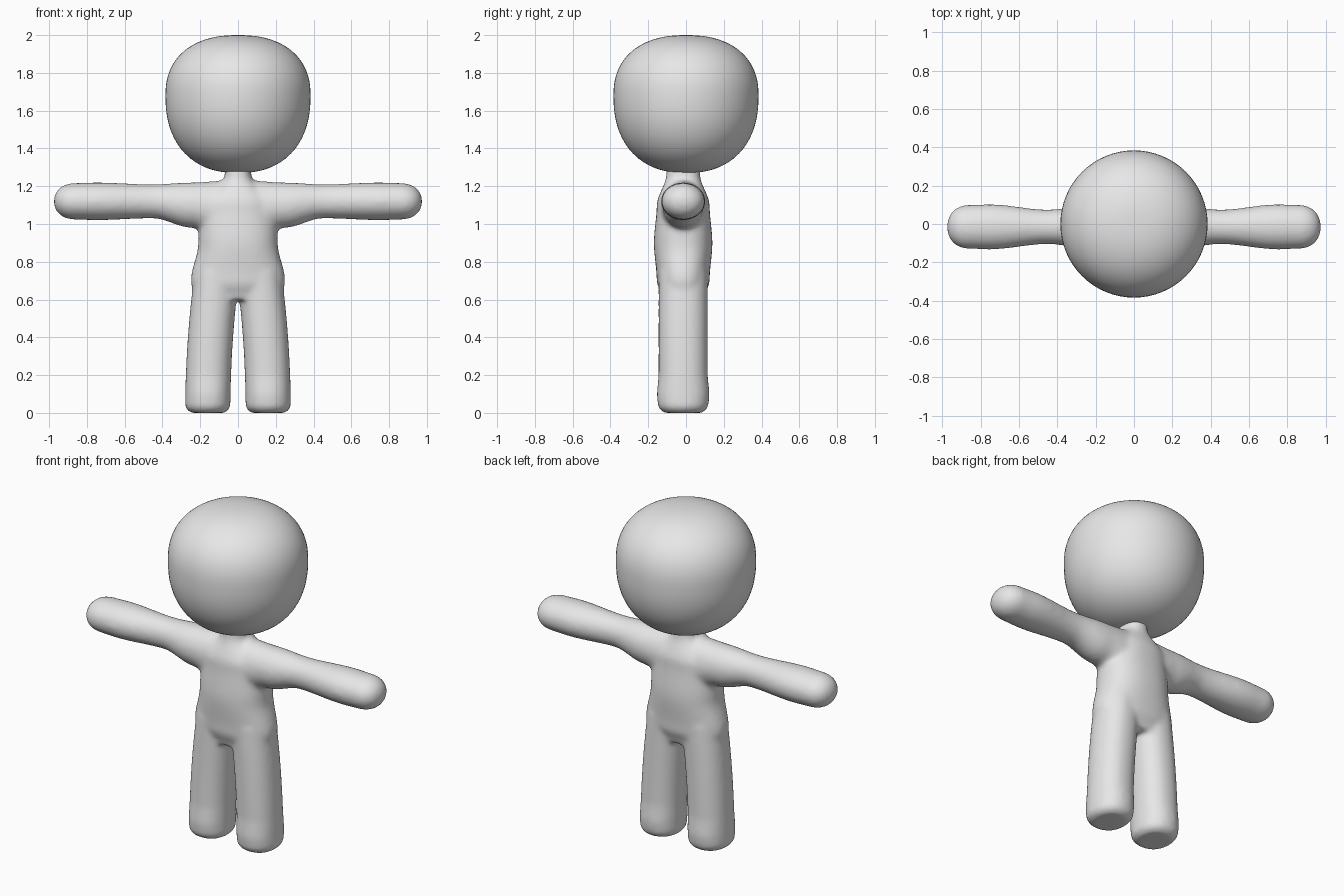
import bpy
import bmesh
from math import cos, sin, pi, tau, copysign
from mathutils import Vector

cube = bpy.data.objects.get("Cube")
if cube:
    bpy.data.objects.remove(cube, do_unlink=True)

shade = 0.8
grey = bpy.data.materials.new("plain grey")
grey.use_nodes = True
grey.diffuse_color = (shade, shade, shade, 1)
shader = grey.node_tree.nodes["Principled BSDF"]
shader.inputs["Base Color"].default_value = grey.diffuse_color


def rounded(angle, power):
    """Point on a unit superellipse; a power of two gives a circle."""
    return [copysign(abs(f(angle)) ** (2 / power), f(angle)) for f in (cos, sin)]


def eased(keys, steps=10):
    """Yield values that ease from each key to the next."""
    for start, end in zip(keys, keys[1:]):
        for step in range(steps):
            t = step / steps
            ease = t * t * (3 - 2 * t)
            values = [a + (b - a) * ease for a, b in zip(start, end)]
            values[0] = start[0] + (end[0] - start[0]) * t
            yield values
    yield keys[-1]


def loft(bm, rings, power=2, sides=48):
    """Skin closed rings, each given by a centre and two half-axis vectors."""
    loops = []
    for centre, across, along in rings:
        loop = []
        for i in range(sides):
            u, v = rounded(tau * i / sides, power)
            loop.append(bm.verts.new(centre + across * u + along * v))
        loops.append(loop)
    for a, b in zip(loops, loops[1:]):
        for i in range(sides):
            bm.faces.new((a[i - 1], a[i], b[i], b[i - 1]))
    bm.faces.new(loops[0])
    bm.faces.new(loops[-1])


def finish(name, bm):
    bmesh.ops.recalc_face_normals(bm, faces=bm.faces)
    mesh = bpy.data.meshes.new(name)
    bm.to_mesh(mesh)
    bm.free()
    mesh.materials.append(grey)
    mesh.shade_smooth()
    obj = bpy.data.objects.new(name, mesh)
    bpy.context.collection.objects.link(obj)
    return obj


X, Y, Z = Vector((1, 0, 0)), Vector((0, 1, 0)), Vector((0, 0, 1))
middle = Y * -0.015  # the body sits slightly forward of the head


def torso_rings():
    # height, half width, half depth
    keys = [(0.6, 0.23, 0.11), (0.7, 0.25, 0.14), (0.9, 0.21, 0.155),
            (1.1, 0.2, 0.14), (1.26, 0.07, 0.09), (1.3, 0.07, 0.09)]
    for z, width, depth in eased(keys):
        yield middle + Z * z, X * width, Y * depth


def leg_rings(side, top=0.75, steps=75, sole=0.04):
    # legs lean apart towards the ground, with a small swell at the foot
    for step in range(steps + 1):
        z = top * step / steps
        swell = 0.01 * max(0, 1 - abs(z - 0.1) * 10)
        inset = 0.03 * max(0, 1 - z / sole) ** 2
        centre = middle + X * side * (0.16 - 0.09 * z * z) + Z * z
        yield centre, X * (0.12 - inset), Y * (0.13 + swell - inset)


def arm_rings(side, wrist=0.86, tip=0.975):
    # distance out, half depth, half height, centre height
    keys = [(0.05, 0.12, 0.16, 1.07), (0.25, 0.11, 0.12, 1.1),
            (0.45, 0.09, 0.09, 1.12), (0.75, 0.118, 0.1, 1.12),
            (wrist, 0.115, 0.097, 1.12)]
    for x, depth, height, z in eased(keys):
        yield middle + X * side * x + Z * z, Y * depth, Z * height
    # rounded hand
    for step in range(1, 12):
        r, out = rounded(pi / 2 * step / 12, 2.2)
        x = wrist + (tip - wrist) * out
        yield middle + X * side * x + Z * z, Y * depth * r, Z * height * r


def head_rings(radius=0.384, waist=1.68, crown=0.32, chin=0.41, steps=48):
    for step in range(1, steps):
        r, lift = rounded(pi * step / steps - pi / 2, 2.3)
        z = waist + lift * (crown if lift > 0 else chin)
        yield Z * z, X * radius * r, Y * radius * r


# Body: torso, legs and arms fused into one soft skin
bm = bmesh.new()
loft(bm, torso_rings(), power=2.3)
for side in (1, -1):
    loft(bm, leg_rings(side), power=2.2)
    loft(bm, arm_rings(side))
body = finish("body", bm)
fuse = body.modifiers.new("fuse", 'REMESH')
fuse.mode = 'VOXEL'
fuse.voxel_size = 0.012
fuse.use_smooth_shade = True
soften = body.modifiers.new("soften", 'SMOOTH')
soften.factor = 0.5
soften.iterations = 14

# Head: round from above, with a broad crown and a fuller lower half
bm = bmesh.new()
loft(bm, head_rings(), sides=64)
finish("head", bm)
